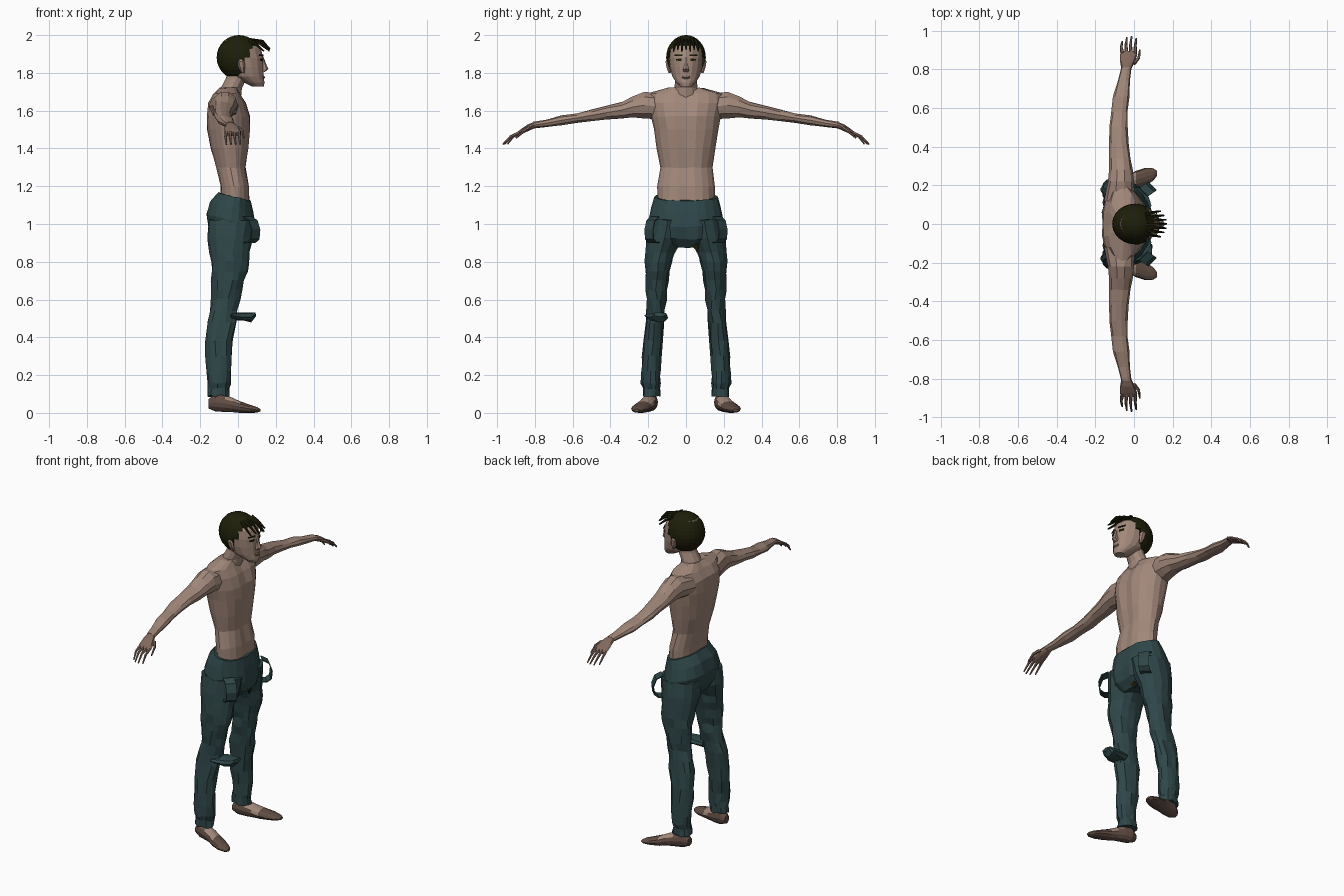
import bpy, bmesh, math, random
from mathutils import Vector

random.seed(4)
if "Cube" in bpy.data.objects:
    bpy.data.objects.remove(bpy.data.objects["Cube"])


def material(name, r, g, b):
    m = bpy.data.materials.new(name)
    m.use_nodes = True
    m.diffuse_color = (r, g, b, 1)
    m.node_tree.nodes["Principled BSDF"].inputs["Base Color"].default_value = (r, g, b, 1)
    return m


SKIN = material("skin", .36, .245, .195)
HAND = material("weathered skin", .22, .14, .11)
DENIM = material("teal denim", .028, .062, .066)
HAIR = material("dark olive hair", .013, .013, .003)
LEATHER = material("brown leather", .12, .075, .058)


def finish(name, bm, mats, mirror=False):
    """Turn a bmesh into a flat shaded object, optionally mirrored across the body."""
    bmesh.ops.recalc_face_normals(bm, faces=bm.faces)
    mesh = bpy.data.meshes.new(name)
    bm.to_mesh(mesh)
    bm.free()
    for m in mats:
        mesh.materials.append(m)
    ob = bpy.data.objects.new(name, mesh)
    bpy.context.collection.objects.link(ob)
    if mirror:
        mod = ob.modifiers.new("other side", "MIRROR")
        mod.use_axis = (False, True, False)
        mod.use_mirror_merge = False
    return ob


def skin_rings(bm, rings):
    """Bridge rings of points and cap both ends."""
    rows = [[bm.verts.new(p) for p in ring] for ring in rings]
    n = len(rows[0])
    for a, b in zip(rows, rows[1:]):
        for i in range(n):
            j = (i + 1) % n
            bm.faces.new((a[i], a[j], b[j], b[i]))
    bm.faces.new(rows[0])
    bm.faces.new(rows[-1])


def loft(name, axis, sections, mats, sides=14, mirror=False, jitter=0, groove=0, tilt=0):
    """Sections: position on axis, two centre coordinates, two radii."""
    k = "xyz".index(axis)
    rings = []
    for t, c1, c2, r1, r2 in sections:
        ring = []
        for i in range(sides):
            a = math.tau * i / sides
            dent = 1 - groove * math.exp(-(math.sin(a) / .25) ** 2)
            u = c1 + r1 * math.cos(a) * dent
            v = c2 + r2 * math.sin(a)
            p = [u, v]
            p.insert(k, t + tilt * r1 * math.cos(a))
            ring.append([c + random.uniform(-jitter, jitter) for c in p])
        rings.append(ring)
    bm = bmesh.new()
    skin_rings(bm, rings)
    return finish(name, bm, mats, mirror)


def spikes(name, paths, radius, mats, mirror=False, sides=6):
    """Tapered tubes along short paths, used for fingers and locks of hair."""
    bm = bmesh.new()
    for path in paths:
        pts = [Vector(p) for p in path]
        q = (pts[-1] - pts[0]).to_track_quat("Z", "Y")
        rings = []
        for n, p in enumerate(pts):
            r = radius * (1 - .6 * n / (len(pts) - 1))
            rings.append([p + q @ Vector((r * math.cos(math.tau * i / sides),
                                          r * math.sin(math.tau * i / sides), 0))
                          for i in range(sides)])
        skin_rings(bm, rings)
    return finish(name, bm, mats, mirror)


def plate(name, corners, mats, mirror=False, depth=.004):
    """Thin raised panel from its corner points, thickened towards +x."""
    bm = bmesh.new()
    skin_rings(bm, [corners, [(x + depth, y, z) for x, y, z in corners]])
    return finish(name, bm, mats, mirror)


# Torso and neck
loft("torso", "z", [
    (1.08, -.015, 0, .085, .15), (1.2, -.018, 0, .082, .15),
    (1.3, -.038, 0, .085, .138), (1.4, -.045, 0, .105, .155),
    (1.5, -.05, 0, .12, .172), (1.57, -.053, 0, .124, .185),
    (1.64, -.06, 0, .108, .2), (1.69, -.06, 0, .075, .2),
    (1.72, -.05, 0, .05, .09)], [SKIN], 20, groove=.13, jitter=.003)
loft("neck", "z", [
    (1.66, -.05, 0, .065, .08), (1.72, -.035, 0, .056, .062),
    (1.77, -.01, 0, .055, .055), (1.83, .01, 0, .055, .055)], [SKIN], 12)

# Arms run along y, then the palm drops towards the fingers
loft("arms", "y", [
    (.12, -.075, 1.62, .08, .07), (.22, -.068, 1.63, .068, .074),
    (.28, -.068, 1.62, .062, .058), (.34, -.073, 1.602, .056, .045),
    (.42, -.078, 1.59, .05, .038), (.5, -.08, 1.575, .046, .033),
    (.58, -.074, 1.56, .042, .026), (.66, -.066, 1.548, .042, .028),
    (.74, -.053, 1.533, .032, .021), (.81, -.04, 1.524, .026, .018)],
    [SKIN], 10, True, jitter=.002)
loft("palms", "y", [
    (.8, -.04, 1.525, .025, .018), (.84, -.034, 1.508, .038, .019),
    (.875, -.028, 1.488, .045, .014), (.895, -.027, 1.475, .038, .009)],
    [HAND], 10, True)
fingers = []
for n in range(4):
    base = -.06 + .022 * n
    reach = (.065, .085, .09, .08)[n]
    fingers.append([(base, .88, 1.485), (base * 1.1, .88 + reach * .55, 1.462),
                    (base * 1.1 + .005, .88 + reach, 1.422)])
fingers.append([(0, .83, 1.51), (.025, .86, 1.49), (.03, .9, 1.455)])
spikes("fingers_and_thumbs", fingers, .0105, [HAND], True)

# Head with jaw, nose, ears and painted eyes
loft("head", "z", [
    (1.728, .105, 0, .032, .03), (1.75, .085, 0, .055, .052),
    (1.78, .052, 0, .084, .072), (1.83, .03, 0, .106, .086),
    (1.88, .02, 0, .114, .092), (1.93, .01, 0, .11, .092),
    (1.975, 0, 0, .07, .06)], [SKIN], 16)
loft("nose", "z", [
    (1.805, .13, 0, .012, .016), (1.82, .14, 0, .021, .018),
    (1.85, .135, 0, .013, .01), (1.885, .128, 0, .007, .008)], [SKIN], 6)
loft("ears", "z", [
    (1.80, .025, .086, .008, .008), (1.83, .02, .095, .018, .01),
    (1.86, .015, .098, .02, .012), (1.875, .015, .094, .01, .008)], [SKIN], 6, True)
loft("lips", "z", [
    (1.765, .12, 0, .015, .022), (1.775, .124, 0, .019, .026),
    (1.785, .124, 0, .014, .022)], [HAND], 8)
plate("eyes", [(.128, .024, 1.863), (.117, .052, 1.865),
               (.117, .052, 1.874), (.128, .024, 1.876)], [HAIR], True)
plate("eyebrows", [(.13, .018, 1.888), (.112, .06, 1.89),
                   (.112, .06, 1.897), (.13, .018, 1.897)], [HAIR], True)

# Hair cap with the face opening cut away, and a loose fringe
bm = bmesh.new()
bmesh.ops.create_uvsphere(bm, u_segments=24, v_segments=16, radius=1)
for v in bm.verts:
    v.co = Vector((v.co.x * .118 + .005, v.co.y * .105, v.co.z * .118 + 1.882))
opening = []
for f in bm.faces:
    c = f.calc_center_median()
    if c.z < 1.945 and c.x > .035 + .4 * (c.z - 1.84) or c.z < 1.785 and c.x > -.02:
        opening.append(f)
bmesh.ops.delete(bm, geom=opening, context="FACES")
hair = finish("hair", bm, [HAIR])
shell = hair.modifiers.new("thickness", "SOLIDIFY")
shell.thickness = .012
locks = []
for n in range(7):
    y = -.06 + .02 * n
    out = .17 - 9 * y * y
    locks.append([(.06, y * .8, 1.975), (out - .04, y, 1.968 - abs(y) * .3),
                  (out, y * 1.1, 1.915 + .01 * (n % 2))])
spikes("fringe", locks, .011, [HAIR], sides=5)

# Trousers: sloping waist, seat and crumpled legs
loft("trouser_seat", "z", [
    (1.145, -.018, 0, .092, .168), (1.09, -.032, 0, .122, .183),
    (1.02, -.037, 0, .138, .2), (.95, -.04, 0, .125, .185),
    (.895, -.042, 0, .085, .1)], [DENIM], 20, groove=.08, jitter=.003, tilt=-.25)
loft("trouser_legs", "z", [
    (1.02, -.036, .1, .12, .1), (.93, -.042, .112, .118, .1),
    (.85, -.047, .136, .105, .078), (.8, -.045, .144, .1, .074),
    (.75, -.047, .15, .095, .066), (.7, -.052, .155, .088, .062),
    (.65, -.057, .156, .08, .055), (.6, -.065, .154, .076, .05),
    (.54, -.076, .159, .074, .049), (.48, -.088, .165, .078, .05),
    (.38, -.1, .177, .072, .051), (.3, -.102, .181, .068, .051),
    (.22, -.1, .187, .064, .049), (.16, -.098, .187, .06, .05),
    (.13, -.103, .184, .056, .043), (.09, -.103, .182, .06, .046)],
    [DENIM], 14, True, jitter=.006)
plate("fly_patch", [(.05, .02, .9), (.035, .06, .85), (.04, .07, .88), (.055, .05, .92)], [HAIR])

# Hanging strap loops on both front hips
bm = bmesh.new()
path = [(0, 1.04), (.045, 1.02), (.066, .97), (.06, .92), (.03, .9), (-.01, .9)]
edges = []
for out, z in path:
    edges.append([bm.verts.new((.05 + .7 * out + s, .165 + .5 * out - s, z)) for s in (-.022, .022)])
for a, b in zip(edges, edges[1:]):
    bm.faces.new((a[0], a[1], b[1], b[0]))
straps = finish("strap_loops", bm, [DENIM], True)
straps.modifiers.new("thickness", "SOLIDIFY").thickness = .006

# Torn flap at the right knee
loft("torn_knee_flap", "x", [
    (-.04, -.16, .51, .06, .02), (.03, -.15, .51, .055, .022),
    (.07, -.14, .508, .045, .024), (.09, -.135, .52, .035, .012)],
    [DENIM], 8, jitter=.006)

# Shoes turned slightly outwards, bare instep on top
shoes = loft("shoes", "x", [
    (-.155, .183, .048, .022, .025), (-.12, .188, .056, .04, .048),
    (-.07, .198, .05, .042, .045), (-.03, .21, .042, .042, .038),
    (.01, .228, .031, .047, .031), (.06, .245, .022, .046, .022),
    (.1, .256, .016, .032, .015), (.118, .262, .014, .014, .007)],
    [LEATHER, SKIN], 12, True)
for f in shoes.data.polygons:
    if -.07 < f.center.x < .01 and f.normal.z > .3:
        f.material_index = 1
